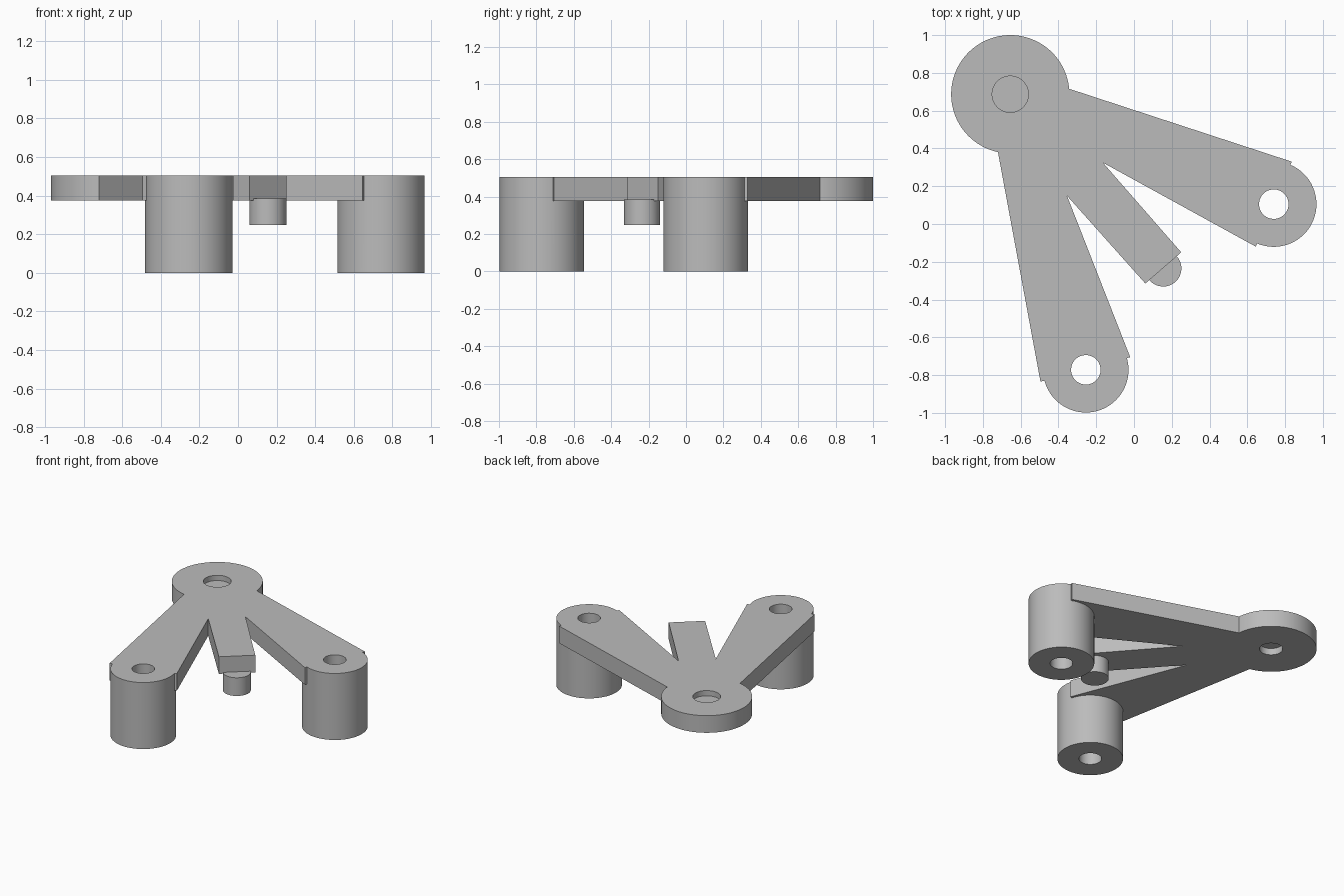
import bpy, bmesh, math

cube = bpy.data.objects.get("Cube")
if cube:
    bpy.data.objects.remove(cube, do_unlink=True)

grey = bpy.data.materials.new("plain grey")
grey.use_nodes = True
grey.diffuse_color = (0.5, 0.5, 0.5, 1)
grey.node_tree.nodes["Principled BSDF"].inputs["Base Color"].default_value = (0.5, 0.5, 0.5, 1)

PLATE_BOTTOM, PLATE_TOP = 0.375, 0.505
HUB = (-0.655, 0.687)
BOSSES = [(-0.255, -0.772), (0.74, 0.105)]
PIN = (0.155, -0.235)


def prism(name, points, z0, z1):
    """Extrude a flat counter-clockwise outline between two heights."""
    bm = bmesh.new()
    face = bm.faces.new([bm.verts.new((x, y, z0)) for x, y in points])
    geom = bmesh.ops.extrude_face_region(bm, geom=[face])["geom"]
    verts = [g for g in geom if isinstance(g, bmesh.types.BMVert)]
    bmesh.ops.translate(bm, verts=verts, vec=(0, 0, z1 - z0))
    bmesh.ops.recalc_face_normals(bm, faces=bm.faces)
    mesh = bpy.data.meshes.new(name)
    bm.to_mesh(mesh)
    bm.free()
    mesh.materials.append(grey)
    obj = bpy.data.objects.new(name, mesh)
    bpy.context.collection.objects.link(obj)
    return obj


def cylinder(name, centre, radius, z0, z1, sides=64):
    angles = [2 * math.pi * i / sides for i in range(sides)]
    ring = [(centre[0] + radius * math.cos(a), centre[1] + radius * math.sin(a)) for a in angles]
    return prism(name, ring, z0, z1)


def combine(target, tool, operation):
    """Apply a boolean and discard the tool object."""
    tool.hide_render = True
    mod = target.modifiers.new(operation.lower(), 'BOOLEAN')
    mod.operation, mod.solver, mod.object = operation, 'EXACT', tool
    bpy.context.view_layer.objects.active = target
    bpy.ops.object.modifier_apply(modifier=mod.name)
    bpy.data.objects.remove(tool, do_unlink=True)


# Three-armed plate: front arm, short finger, back arm, meeting under the hub
outline = [(-0.735, 0.46), (-0.495, -0.835), (-0.02, -0.705), (-0.355, 0.15),
           (0.06, -0.315), (0.25, -0.15), (-0.165, 0.325),
           (0.645, -0.12), (0.835, 0.33), (-0.42, 0.741), HUB]
bracket = prism("bracket", outline, PLATE_BOTTOM, PLATE_TOP)

# Round hub, two tall bosses and the finger's pin
combine(bracket, cylinder("hub", HUB, 0.313, PLATE_BOTTOM, PLATE_TOP, 96), 'UNION')
for centre in BOSSES:
    combine(bracket, cylinder("boss", centre, 0.226, 0, PLATE_TOP), 'UNION')
combine(bracket, cylinder("pin", PIN, 0.096, 0.247, 0.385), 'UNION')

# Through holes in the bosses, shallow sockets above and below the hub
for centre in BOSSES:
    combine(bracket, cylinder("boss_hole", centre, 0.078, -0.1, 0.7), 'DIFFERENCE')
combine(bracket, cylinder("top_socket", HUB, 0.096, PLATE_TOP - 0.04, 0.7), 'DIFFERENCE')
combine(bracket, cylinder("bottom_socket", HUB, 0.08, 0.2, PLATE_BOTTOM + 0.05), 'DIFFERENCE')

# Smooth round walls with crisp edges
bpy.ops.object.select_all(action='DESELECT')
bracket.select_set(True)
bpy.context.view_layer.objects.active = bracket
bpy.ops.object.shade_smooth_by_angle(angle=math.radians(30))
